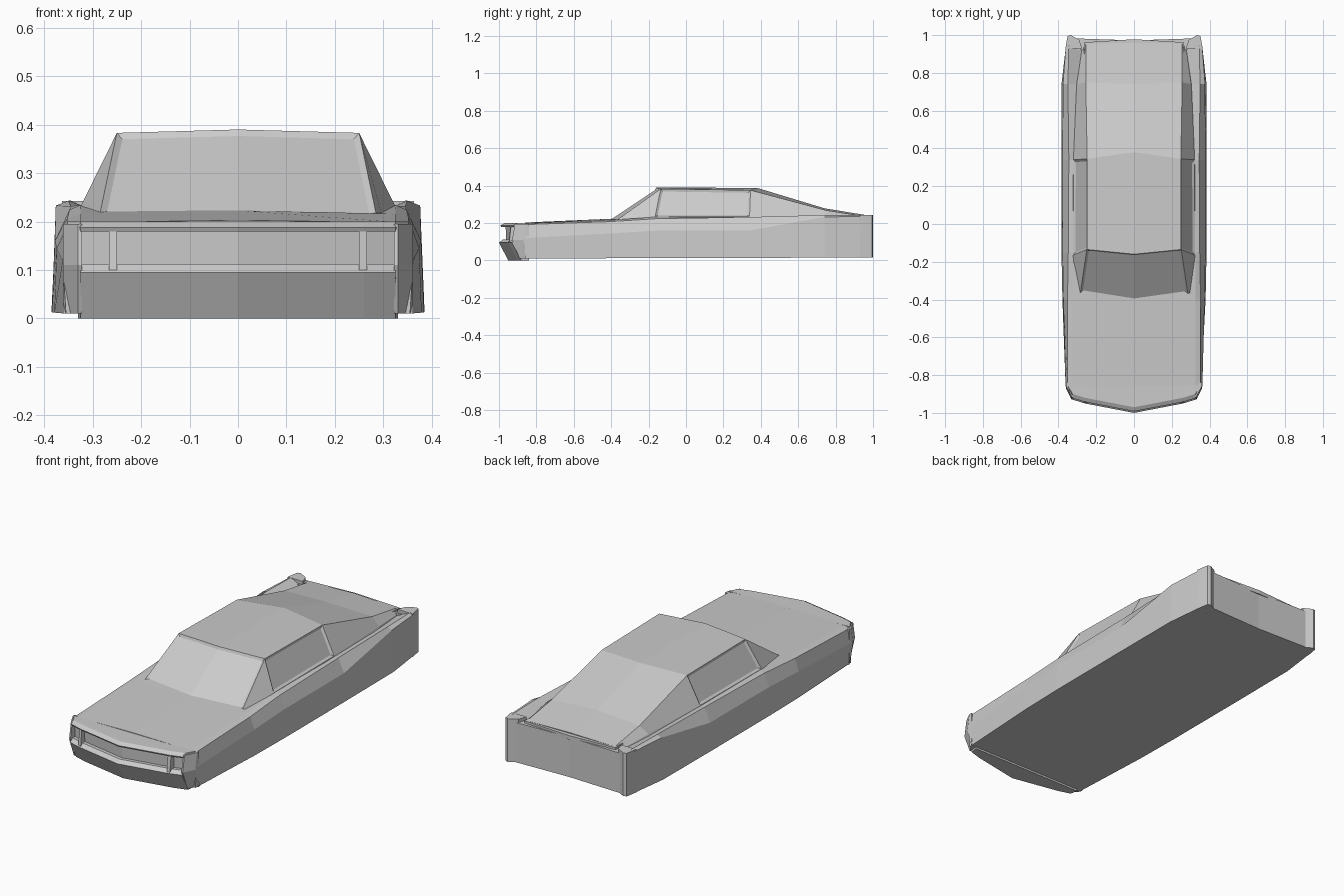
import bpy
import bmesh

cube = bpy.data.objects.get("Cube")
if cube:
    bpy.data.objects.remove(cube, do_unlink=True)

grey = bpy.data.materials.new("body_grey")
grey.use_nodes = True
colour = (0.6, 0.6, 0.6, 1)
grey.diffuse_color = colour
grey.node_tree.nodes["Principled BSDF"].inputs["Base Color"].default_value = colour


def mirror_half(half):
    """Extend points running from the side to the centre across x = 0."""
    return half + [(-p[0], *p[1:]) for p in reversed(half) if p[0] > 0]


def loft(name, rings, panels=None, inset=0.012, depth=-0.008):
    """Join equal closed rings with quads, cap the ends, sink chosen panels."""
    bm = bmesh.new()
    rows = [[bm.verts.new(p) for p in ring] for ring in rings]
    n = len(rows[0])
    grid = {}
    for r, (a, b) in enumerate(zip(rows, rows[1:])):
        for i in range(n):
            j = (i + 1) % n
            grid[r, i] = bm.faces.new((a[i], a[j], b[j], b[i]))
    bm.faces.new(rows[0])
    bm.faces.new(rows[-1])
    bmesh.ops.recalc_face_normals(bm, faces=bm.faces)
    for group in panels or []:
        bmesh.ops.inset_region(bm, faces=[grid[k] for k in group],
                               thickness=inset, depth=depth, use_even_offset=True)
    mesh = bpy.data.meshes.new(name)
    bm.to_mesh(mesh)
    bm.free()
    mesh.materials.append(grey)
    obj = bpy.data.objects.new(name, mesh)
    bpy.context.collection.objects.link(obj)
    return obj


def plan_loft(name, plan, levels, back):
    """Stack a plan outline at levels (z, y shift); points beyond back stay put."""
    rings = [[(x, y if y > back else y + dy, z) for x, y in plan] for z, dy in levels]
    return loft(name, rings)


def both_sides(name, plan, levels, back):
    for side, s in (("left", 1), ("right", -1)):
        plan_loft(f"{side}_{name}", [(s * x, y) for x, y in plan], levels, back)


# Main body: sill, crease, shoulder, inner shoulder and centre at each station
stations = [
    (-0.86, (0.355, 0.010), (0.362, 0.120), (0.352, 0.192), (0.325, 0.199), (0, 0.203)),
    (-0.40, (0.379, 0.012), (0.374, 0.145), (0.352, 0.208), (0.325, 0.216), (0, 0.223)),
    (-0.15, (0.384, 0.013), (0.378, 0.160), (0.348, 0.224), (0.326, 0.234), (0, 0.225)),
    (0.34, (0.385, 0.014), (0.378, 0.160), (0.345, 0.232), (0.318, 0.232), (0, 0.225)),
    (0.74, (0.384, 0.015), (0.376, 0.233), (0.350, 0.243), (0.300, 0.222), (0, 0.220)),
    (0.945, (0.360, 0.017), (0.361, 0.235), (0.345, 0.243), (0.275, 0.212), (0, 0.212)),
]
loft("main_body", [mirror_half([(x, y, z) for x, z in pts]) for y, *pts in stations])

# Cabin and fastback: base, belt, roof edge and centre, with sunken glass
cabin = [
    [(0.305, -0.380, 0.19), (0.298, -0.375, 0.210), (0.285, -0.370, 0.216), (0, -0.41, 0.222)],
    [(0.338, -0.165, 0.20), (0.323, -0.165, 0.235), (0.250, -0.135, 0.383), (0, -0.16, 0.390)],
    [(0.335, 0.340, 0.20), (0.320, 0.340, 0.235), (0.248, 0.345, 0.376), (0, 0.38, 0.388)],
    [(0.315, 0.740, 0.20), (0.300, 0.740, 0.232), (0.255, 0.750, 0.268), (0, 0.74, 0.279)],
    [(0.275, 0.950, 0.20), (0.272, 0.950, 0.215), (0.255, 0.955, 0.236), (0, 0.96, 0.243)],
]
windscreen = [(0, 2), (0, 3)]
side_windows = [[(1, 1)], [(1, 4)]]
loft("cabin", [mirror_half(half) for half in cabin],
     panels=[windscreen] + side_windows)

# Nose: bumper, sunken grille and hood lip share a shallow arrow plan
arrow = mirror_half([(0.33, -0.84), (0.325, -0.93), (0.26, -0.95), (0, -1.0)])
plan_loft("front_bumper", arrow, [(0, 0.05), (0.095, 0), (0.112, 0.02)], -0.85)
plan_loft("grille", arrow, [(0.09, 0.04), (0.19, 0.035)], -0.85)
lip = mirror_half([(0.352, -0.855), (0.325, -0.93), (0.26, -0.95), (0, -1.0)])
plan_loft("hood_lip", lip, [(0.18, 0.012), (0.188, 0.008), (0.200, 0.03)], -0.86)

# Front fender corners and the bars between grille and headlights
both_sides("front_fender", [(0.322, -0.84), (0.322, -0.93), (0.330, -0.93),
                            (0.361, -0.87), (0.361, -0.84)],
           [(0.01, 0.04), (0.11, 0), (0.195, 0.015)], -0.86)
both_sides("headlight_bar", [(0.250, -0.90), (0.250, -0.948),
                             (0.266, -0.945), (0.266, -0.90)],
           [(0.10, 0), (0.19, 0.01)], -0.91)

# Tail: corner posts, concave lower panel and recessed light strip
both_sides("rear_corner", [(0.275, 0.93), (0.290, 0.975), (0.335, 1.0),
                           (0.352, 0.995), (0.363, 0.93)],
           [(0.016, -0.02), (0.15, 0), (0.242, -0.015)], 0)
tail = mirror_half([(0.30, 0.92), (0.30, 0.982), (0, 0.972)])
plan_loft("rear_panel", tail, [(0.016, -0.02), (0.15, 0), (0.18, -0.01)], 0)
plan_loft("rear_light_strip", tail, [(0.17, -0.03), (0.225, -0.03)], 0)

# Trunk lip overhanging the light strip
trunk = mirror_half([(0.265, 0.90), (0.265, 0.962), (0, 0.978)])
plan_loft("trunk_lip", trunk, [(0.215, -0.008), (0.236, 0)], 0)
